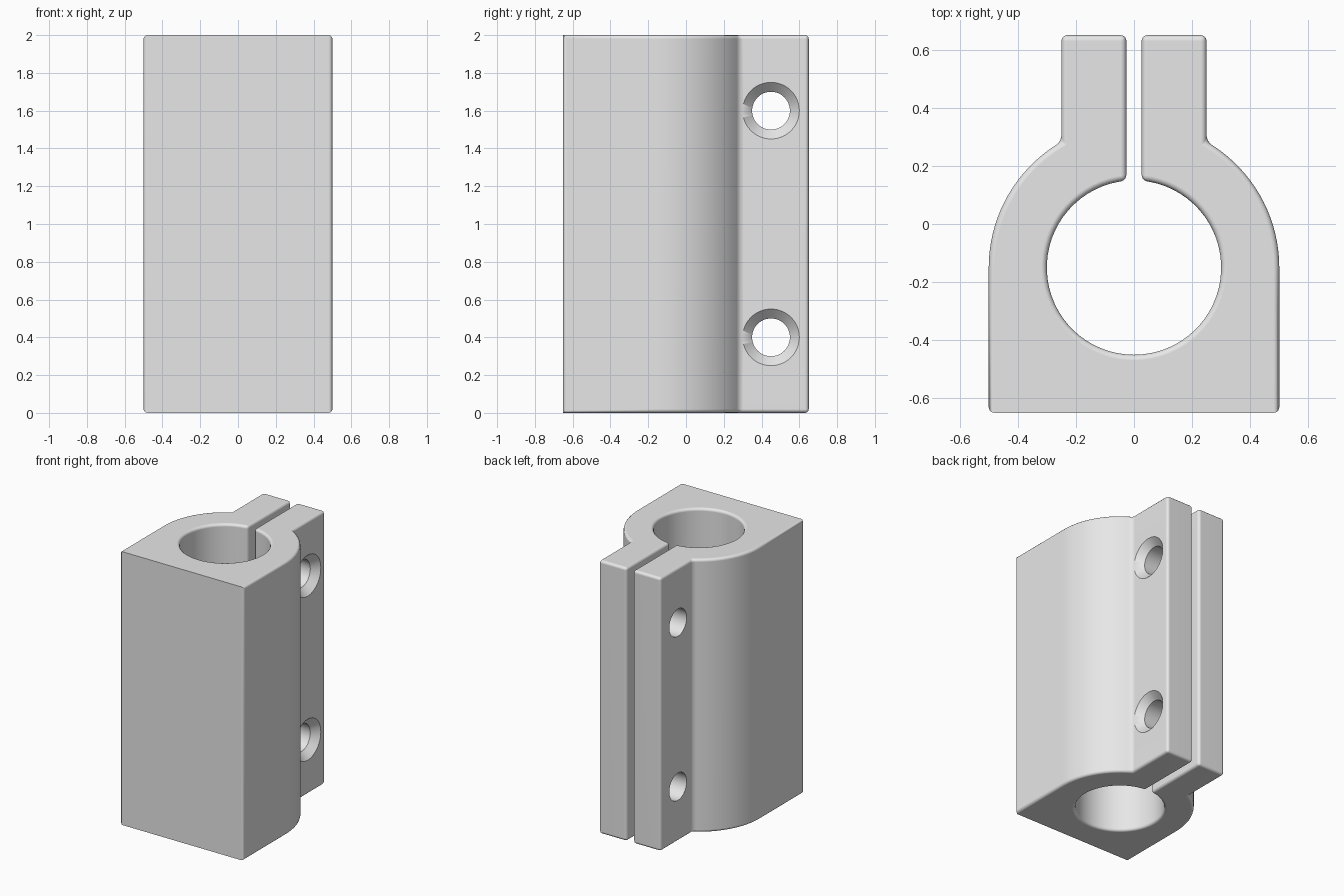
import bpy, bmesh
from math import sin, cos, asin, radians, pi
from mathutils import Vector, Matrix

cube = bpy.data.objects.get("Cube")
if cube:
    bpy.data.objects.remove(cube, do_unlink=True)

HEIGHT, CENTRE_Y = 2.0, -0.15
OUTER, BORE = 0.5, 0.3
BACK, FRONT = 0.65, -0.65
LUG, SLOT = 0.25, 0.026
ROUND = 0.02

grey = bpy.data.materials.new("plain grey")
grey.use_nodes = True
grey.diffuse_color = (0.8, 0.8, 0.8, 1)
grey.node_tree.nodes["Principled BSDF"].inputs["Base Color"].default_value = (0.8, 0.8, 0.8, 1)


def arc(radius, start, end, steps):
    """Points on a circle around the bore axis."""
    angles = [start + (end - start) * i / steps for i in range(steps + 1)]
    return [(radius * cos(a), CENTRE_Y + radius * sin(a)) for a in angles]


def make_object(name, bm):
    bmesh.ops.recalc_face_normals(bm, faces=bm.faces[:])
    mesh = bpy.data.meshes.new(name)
    bm.to_mesh(mesh)
    bm.free()
    mesh.materials.append(grey)
    obj = bpy.data.objects.new(name, mesh)
    bpy.context.collection.objects.link(obj)
    return obj


# Clamp outline: half of it, then mirrored with the bore running round the front
shoulder = pi / 2 - asin(LUG / OUTER)
mouth = pi / 2 - asin(SLOT / BORE)
right = [(OUTER, FRONT)] + arc(OUTER, 0, shoulder, 18) + [(LUG, BACK), (SLOT, BACK)]
bore = arc(BORE, mouth, mouth - 2 * pi + 2 * asin(SLOT / BORE), 64)
left = [(-x, y) for x, y in reversed(right)]
outline = right + bore + left

bm = bmesh.new()
base = bm.faces.new([bm.verts.new((x, y, 0)) for x, y in outline])
top = bmesh.ops.extrude_face_region(bm, geom=[base])
bmesh.ops.translate(bm, vec=(0, 0, HEIGHT),
                    verts=[v for v in top["geom"] if isinstance(v, bmesh.types.BMVert)])
bmesh.ops.recalc_face_normals(bm, faces=bm.faces[:])

# Round every sharp edge but the top and bottom edges of the front face
rounded = []
for e in bm.edges:
    on_front = all(v.co.y < FRONT + 0.001 for v in e.verts)
    upright = abs(e.verts[0].co.z - e.verts[1].co.z) > 1
    if e.calc_face_angle(0) > radians(25) and (upright or not on_front):
        rounded.append(e)
bmesh.ops.bevel(bm, geom=rounded, offset=ROUND, offset_type='OFFSET', segments=3,
                profile=0.5, affect='EDGES', clamp_overlap=False)
clamp = make_object("clamp_body", bm)


# Countersunk bolt holes through both lugs
def bolt_cutter(name, z):
    bm = bmesh.new()
    profile = [(-0.4, 0), (-0.4, 0.1), (0.2, 0.1), (0.3, 0.2), (0.3, 0)]
    verts = [bm.verts.new((x, 0, r)) for x, r in profile]
    edges = [bm.edges.new(pair) for pair in zip(verts, verts[1:])]
    bmesh.ops.spin(bm, geom=verts + edges, axis=(1, 0, 0), cent=(0, 0, 0),
                   angle=2 * pi, steps=48)
    bmesh.ops.remove_doubles(bm, verts=bm.verts[:], dist=0.0001)
    bm.transform(Matrix.Translation(Vector((0, 0.45, z))))
    cutter = make_object(name, bm)
    cutter.hide_render = True
    return cutter


bpy.ops.object.select_all(action='DESELECT')
bpy.context.view_layer.objects.active = clamp
clamp.select_set(True)
for name, z in (("lower_bolt_cutter", 0.4), ("upper_bolt_cutter", 1.6)):
    cutter = bolt_cutter(name, z)
    cut = clamp.modifiers.new(name, 'BOOLEAN')
    cut.operation, cut.solver, cut.object = 'DIFFERENCE', 'EXACT', cutter
    bpy.ops.object.modifier_apply(modifier=cut.name)
    bpy.data.objects.remove(cutter, do_unlink=True)

# Smooth curves with crisp flats
bpy.ops.object.shade_smooth_by_angle(angle=radians(35))
flats = clamp.modifiers.new("flat_faces", 'WEIGHTED_NORMAL')
flats.keep_sharp = True
